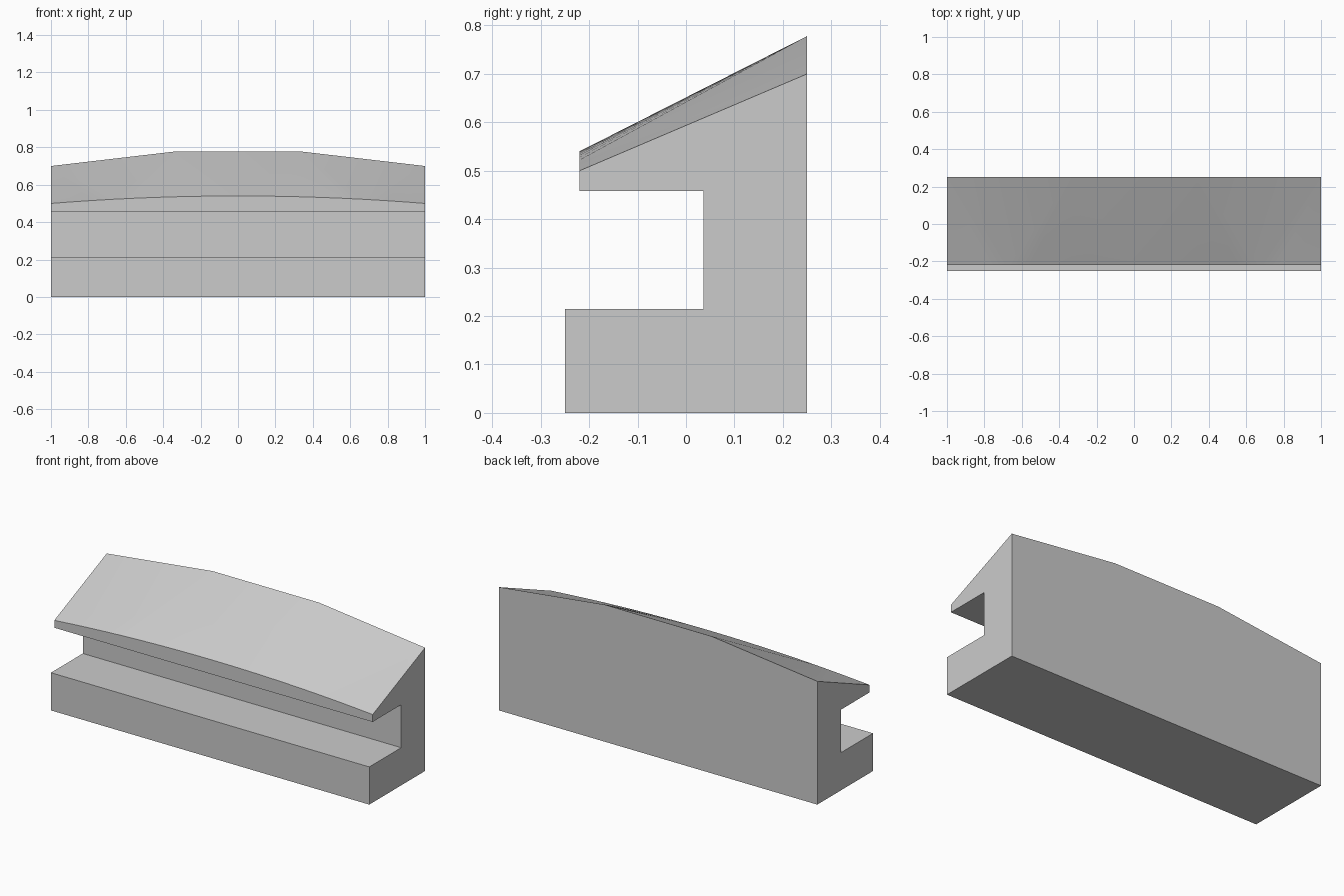
import bpy, bmesh, math

cube = bpy.data.objects.get("Cube")
if cube:
    bpy.data.objects.remove(cube, do_unlink=True)

# Material
grey = bpy.data.materials.new("plain grey")
grey.use_nodes = True
color = (0.6, 0.6, 0.6, 1)
grey.diffuse_color = color
grey.node_tree.nodes["Principled BSDF"].inputs["Base Color"].default_value = color

FRONT, BACK = -0.22, 0.25
SEGMENTS = 18
bm = bmesh.new()

# Crowned roof edges: a fine arc at the front, three straight facets at the back
front = []
for i in range(SEGMENTS + 1):
    x = -1 + 2 * i / SEGMENTS
    front.append(bm.verts.new((x, FRONT, 0.54 - 0.04 * x * x)))
back = [bm.verts.new((x, BACK, z)) for x, z in
        ((-1, 0.70), (-1 / 3, 0.778), (1 / 3, 0.778), (1, 0.70))]

# Side profile below the roof, from the back foot round to the lip
profile = [(BACK, 0), (-0.25, 0), (-0.25, 0.214),
           (0.036, 0.214), (0.036, 0.458), (FRONT, 0.458)]
right = [bm.verts.new((-1, y, z)) for y, z in profile]
left = [bm.verts.new((1, y, z)) for y, z in profile]

# Long flat faces, ends, lip and back wall
for i in range(len(profile) - 1):
    bm.faces.new((right[i], right[i + 1], left[i + 1], left[i]))
bm.faces.new(right + [front[0], back[0]])
bm.faces.new(left + [front[-1], back[-1]])
bm.faces.new([right[-1], left[-1]] + front[::-1])
bm.faces.new([right[0], left[0]] + back[::-1])

# Roof: bridge the two edges with triangles, advancing the shorter step
i = j = 0
while i < SEGMENTS or j < len(back) - 1:
    next_front = (i + 0.5) / SEGMENTS if i < SEGMENTS else 2
    next_back = (j + 0.5) / (len(back) - 1) if j < len(back) - 1 else 2
    if next_front <= next_back:
        bm.faces.new((front[i], front[i + 1], back[j]))
        i += 1
    else:
        bm.faces.new((front[i], back[j + 1], back[j]))
        j += 1

bmesh.ops.recalc_face_normals(bm, faces=bm.faces)
mesh = bpy.data.meshes.new("slotted_block")
bm.to_mesh(mesh)
bm.free()
mesh.materials.append(grey)
block = bpy.data.objects.new("slotted_block", mesh)
bpy.context.collection.objects.link(block)

# Smooth the crowned roof while keeping the edges sharp
bpy.ops.object.select_all(action='DESELECT')
block.select_set(True)
bpy.context.view_layer.objects.active = block
bpy.ops.object.shade_smooth_by_angle(angle=math.radians(20))
